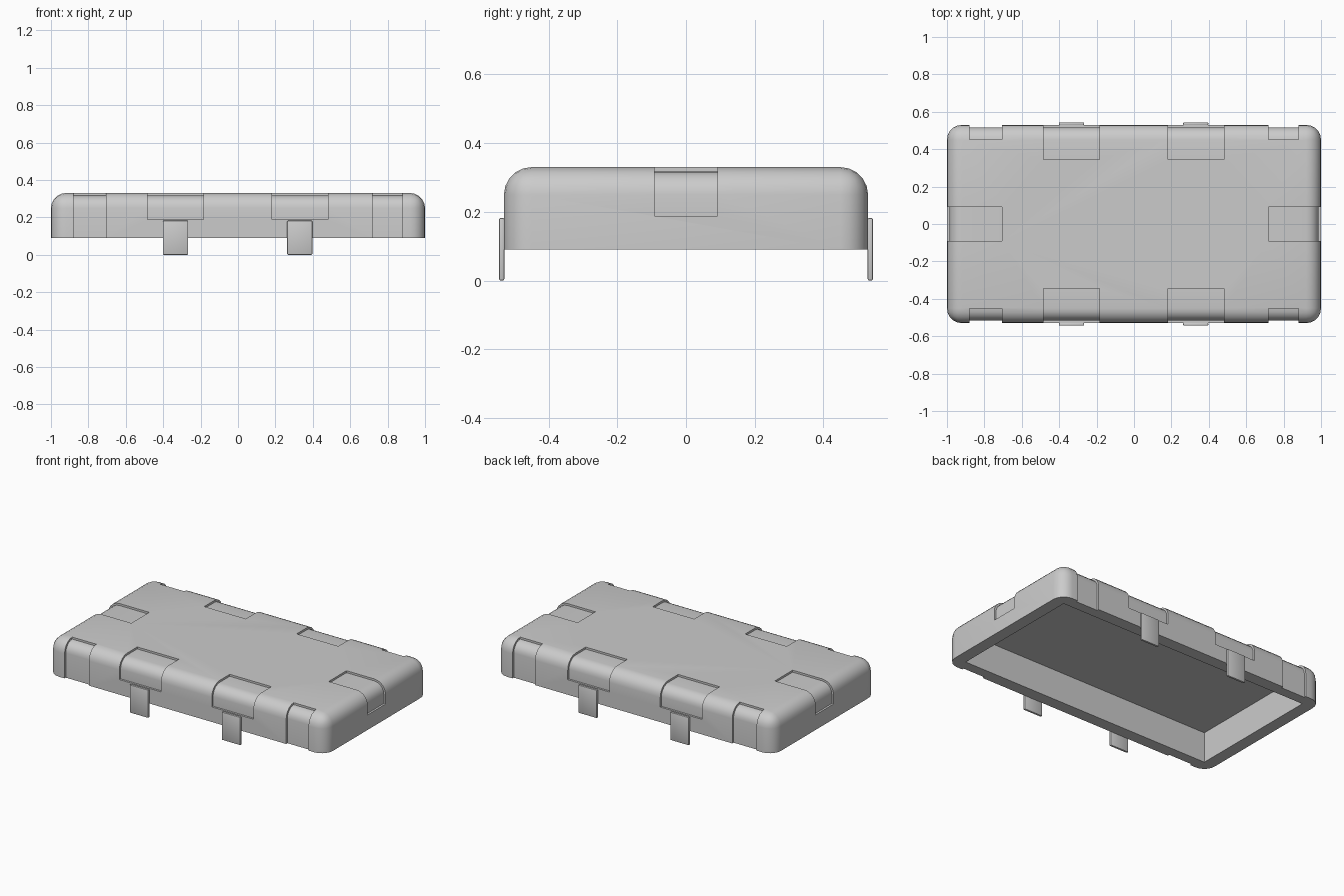
import bpy, bmesh, math

if "Cube" in bpy.data.objects:
    bpy.data.objects.remove(bpy.data.objects["Cube"])

HX, HY, TOP, BOTTOM = 1.0, 0.53, 0.33, 0.09
R, STEP, WALL = 0.08, 0.013, 0.08   # edge radius, recess depth, wall thickness


def add_box(bm, x0, x1, y0, y1, z0, z1):
    """Axis-aligned box from its limits."""
    verts = bmesh.ops.create_cube(bm, size=1)["verts"]
    for v in verts:
        v.co.x = x0 if v.co.x < 0 else x1
        v.co.y = y0 if v.co.y < 0 else y1
        v.co.z = z0 if v.co.z < 0 else z1
    return verts


def to_object(bm, name):
    mesh = bpy.data.meshes.new(name)
    bm.to_mesh(mesh)
    bm.free()
    ob = bpy.data.objects.new(name, mesh)
    bpy.context.collection.objects.link(ob)
    return ob


def rounded_shell(name, inset, z0):
    """Block with rounded vertical and top edges, open style bottom left sharp."""
    bm = bmesh.new()
    x, y = HX - inset, HY - inset
    add_box(bm, -x, x, -y, y, z0, TOP - inset)
    edges = [e for e in bm.edges if max(v.co.z for v in e.verts) > z0 + 0.01]
    bmesh.ops.bevel(bm, geom=edges, offset=R - inset, segments=5,
                    profile=0.5, affect='EDGES', clamp_overlap=True)
    return to_object(bm, name)


def boolean(ob, other, operation):
    mod = ob.modifiers.new("cut", 'BOOLEAN')
    mod.operation, mod.object, mod.solver = operation, other, 'EXACT'
    bpy.context.view_layer.objects.active = ob
    bpy.ops.object.modifier_apply(modifier=mod.name)
    bpy.data.objects.remove(other)


def smooth(ob):
    bpy.ops.object.select_all(action='DESELECT')
    ob.select_set(True)
    bpy.context.view_layer.objects.active = ob
    bpy.ops.object.shade_smooth_by_angle(angle=math.radians(30))


# Lid body and the slightly smaller core that forms the recess floors
lid = rounded_shell("lid", 0, 0.05)
core = rounded_shell("lid_core", STEP, 0.03)

# Shallow recesses wrapping over the edges
bm = bmesh.new()
for s in (-1, 1):
    def along_y(x0, x1, depth, z0):
        add_box(bm, x0, x1, *sorted((s * depth, s * 0.7)), z0, 0.5)
    for x0, x1 in ((-0.485, -0.185), (0.182, 0.482)):
        along_y(x0, x1, 0.345, 0.188)
    for x0, x1 in ((-0.88, -0.705), (0.718, 0.88)):
        along_y(x0, x1, 0.452, -0.1)
add_box(bm, 0.718, 1.2, -0.092, 0.092, 0.188, 0.5)
add_box(bm, -1.2, -0.705, -0.092, 0.092, 0.188, 0.5)
boolean(lid, to_object(bm, "recess_cutter"), 'DIFFERENCE')
boolean(lid, core, 'UNION')

# Flat bottom rim, then the hollow underside
bm = bmesh.new()
add_box(bm, -1.5, 1.5, -1, 1, -0.5, BOTTOM)
boolean(lid, to_object(bm, "rim_cutter"), 'DIFFERENCE')
bm = bmesh.new()
add_box(bm, WALL - HX, HX - WALL, WALL - HY, HY - WALL, -0.2, 0.29)
boolean(lid, to_object(bm, "hollow_cutter"), 'DIFFERENCE')
smooth(lid)

# Hanging clips on both long sides
for side, s in (("front", -1), ("back", 1)):
    for end, x in (("left", -0.334), ("right", 0.33)):
        bm = bmesh.new()
        add_box(bm, x - 0.067, x + 0.067, *sorted((s * 0.529, s * 0.544)), 0, 0.182)
        bmesh.ops.bevel(bm, geom=bm.edges[:], offset=0.004, segments=2,
                        profile=0.5, affect='EDGES')
        smooth(to_object(bm, f"{side}_{end}_clip"))
